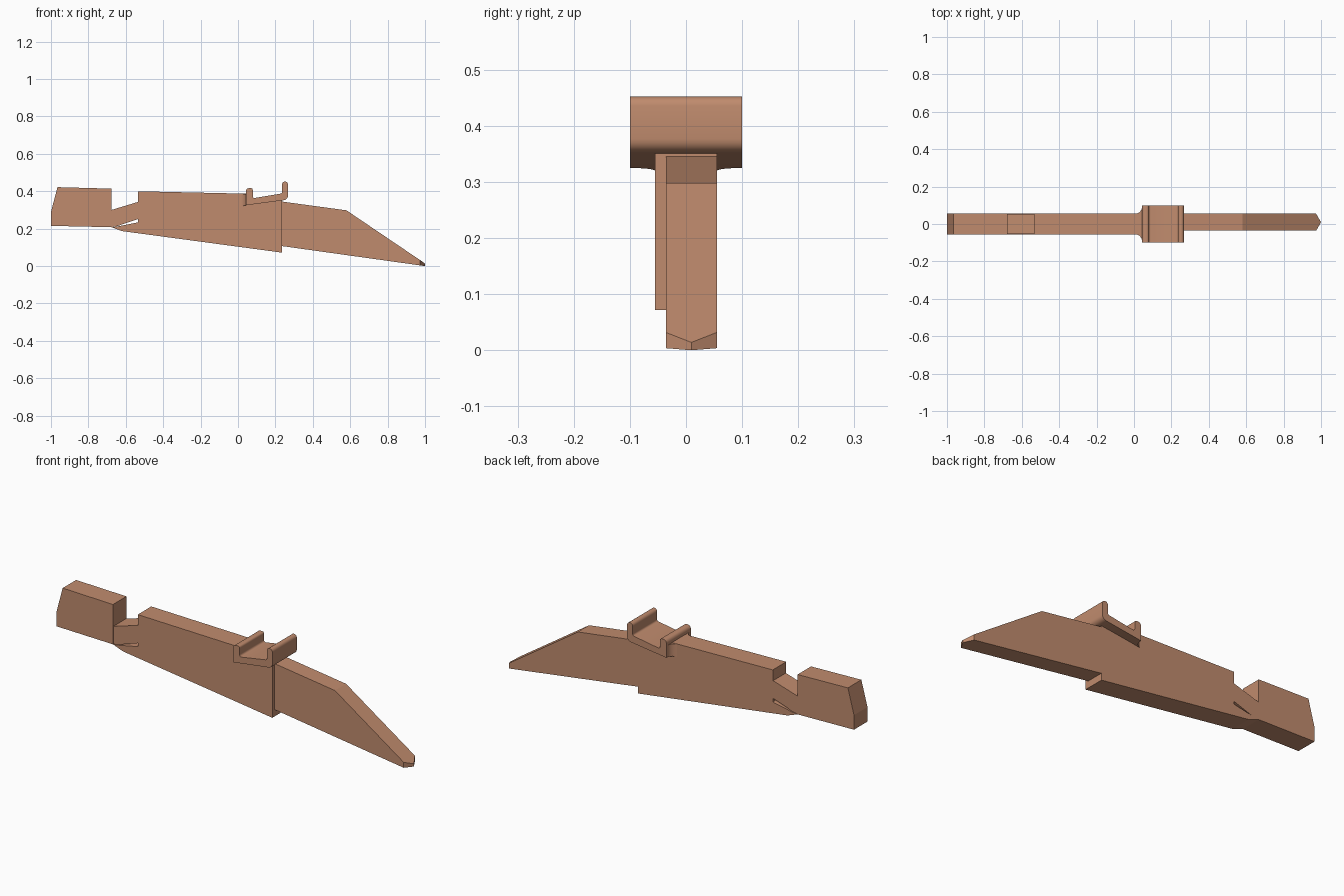
import bpy, bmesh, math
from mathutils import Vector

if "Cube" in bpy.data.objects:
    bpy.data.objects.remove(bpy.data.objects["Cube"])

mat = bpy.data.materials.new("warm tan")
mat.diffuse_color = (0.53, 0.26, 0.155, 1)
mat.use_nodes = True
mat.node_tree.nodes["Principled BSDF"].inputs["Base Color"].default_value = mat.diffuse_color


def finish(name, bm):
    bmesh.ops.recalc_face_normals(bm, faces=bm.faces)
    me = bpy.data.meshes.new(name)
    bm.to_mesh(me)
    bm.free()
    me.materials.append(mat)
    ob = bpy.data.objects.new(name, me)
    bpy.context.collection.objects.link(ob)
    return ob


def prism(pts, y0, y1):
    """Extrude an x/z side profile from y0 to y1."""
    bm = bmesh.new()
    face = bm.faces.new([bm.verts.new((x, y0, z)) for x, z in pts])
    res = bmesh.ops.extrude_face_region(bm, geom=[face])
    moved = [g for g in res["geom"] if isinstance(g, bmesh.types.BMVert)]
    bmesh.ops.translate(bm, verts=moved, vec=(0, y1 - y0, 0))
    return bm


def arc(cx, cz, r, a0, a1, n=5):
    return [(cx + r * math.cos(math.radians(a0 + (a1 - a0) * i / n)),
             cz + r * math.sin(math.radians(a0 + (a1 - a0) * i / n))) for i in range(n + 1)]


BACK, FRONT = 0.055, -0.055

# Rear block
finish("rear_block", prism([(-1, 0.215), (-1, 0.29), (-0.965, 0.422), (-0.677, 0.414),
                            (-0.677, 0.208)], FRONT, BACK))

# Slanted neck between rear block and body, leaving a slot below it
finish("neck", prism([(-0.677, 0.300), (-0.535, 0.343), (-0.535, 0.251), (-0.645, 0.214),
                      (-0.677, 0.208)], -0.052, 0.052))

# Main body with the lower lip under the slot
finish("main_body", prism([(-0.535, 0.400), (0.045, 0.387), (0.045, 0.335), (0.235, 0.355),
                           (0.235, 0.072), (-0.62, 0.187), (-0.677, 0.208), (-0.645, 0.212),
                           (-0.535, 0.234)], FRONT, BACK))

# Thinner blade, its tip cut to a point in plan
bm = prism([(0.235, 0.345), (0.58, 0.298), (1.0, 0.014), (1.0, 0.0), (0.235, 0.107)], -0.036, BACK)
for s in (-1, 1):
    cut = bmesh.ops.bisect_plane(bm, geom=bm.verts[:] + bm.edges[:] + bm.faces[:],
                                 plane_co=(1.0, 0.0095, 0), plane_no=Vector((0.045, s * 0.026, 0)),
                                 clear_outer=True, dist=1e-5)
    rim = [e for e in cut["geom_cut"] if isinstance(e, bmesh.types.BMEdge)]
    bmesh.ops.holes_fill(bm, edges=rim, sides=0)
bmesh.ops.remove_doubles(bm, verts=bm.verts, dist=1e-5)
finish("blade", bm)

# Clip tray with two upright rails, rounded at the tops and front corner
clip = ([(0.042, 0.325)] + arc(0.059, 0.400, 0.017, 180, 90, 3) + arc(0.069, 0.407, 0.010, 90, 0, 3)
        + arc(0.089, 0.374, 0.010, 180, 270, 3) + arc(0.226, 0.396, 0.009, 270, 360, 3)
        + arc(0.251, 0.436, 0.016, 180, 0, 8) + arc(0.242, 0.377, 0.025, 0, -82))
finish("clip", prism(clip, -0.1, 0.1))

# Concave flares where the clip meets the body, with a sloping underside
for side, s in (("front", -1), ("back", 1)):
    plan = arc(0.004, 0.093, 0.039, -90, 0, 6) + [(0.043, 0.1), (0.06, 0.1), (0.06, 0.05), (0.004, 0.05)]
    bm = bmesh.new()
    lo = [bm.verts.new((x, s * y, 0.3185 + 0.145 * x)) for x, y in plan]
    hi = [bm.verts.new((x, s * y, 0.386)) for x, y in plan]
    bm.faces.new(lo)
    bm.faces.new(hi)
    for i in range(len(plan)):
        j = (i + 1) % len(plan)
        bm.faces.new((lo[i], lo[j], hi[j], hi[i]))
    finish(side + "_flare", bm)

# Smooth only the small rounds
bpy.ops.object.select_all(action='DESELECT')
for ob in bpy.data.objects:
    if "clip" in ob.name or "flare" in ob.name:
        ob.select_set(True)
        bpy.context.view_layer.objects.active = ob
bpy.ops.object.shade_smooth_by_angle(angle=math.radians(35))
